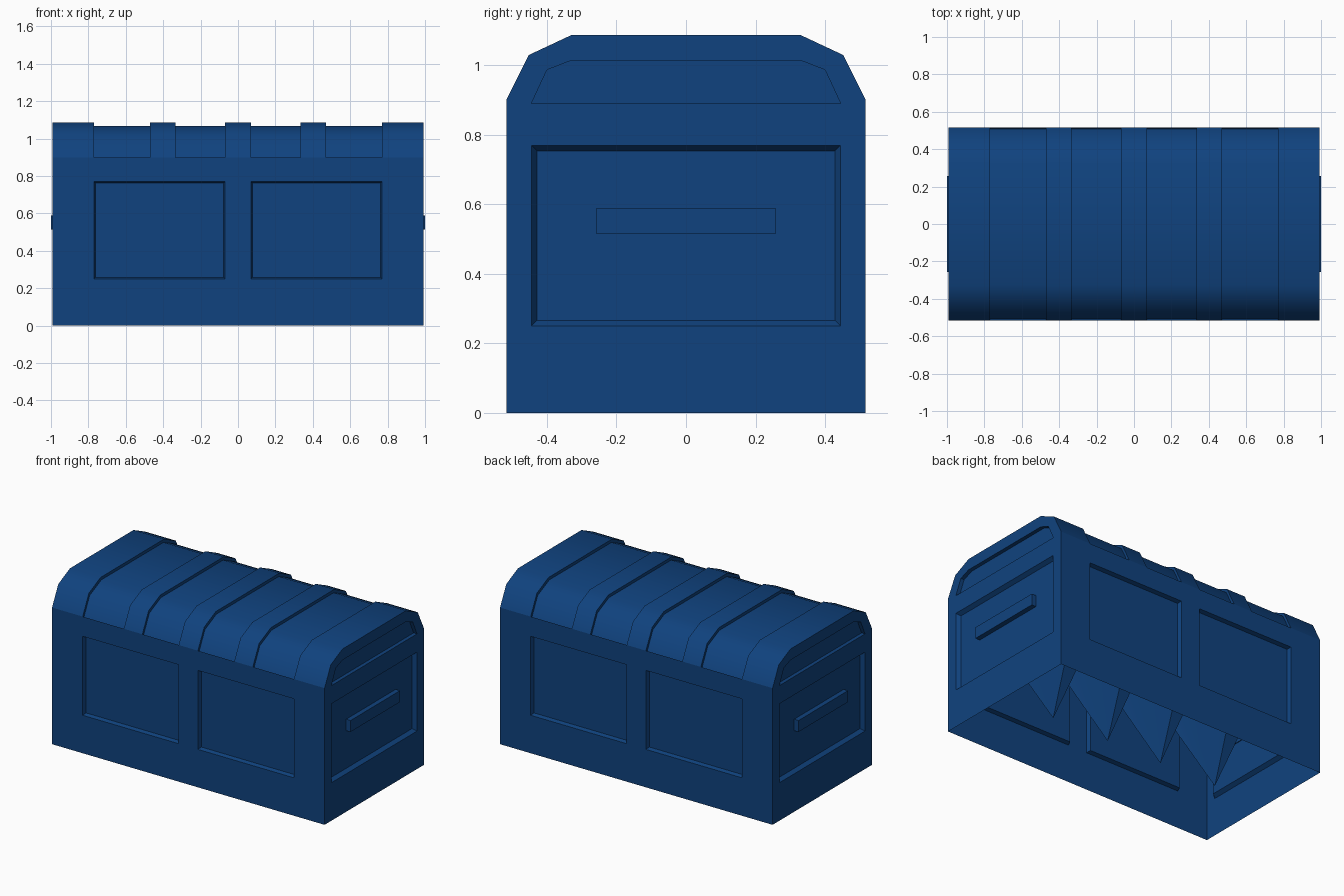
import bpy, bmesh, math
from mathutils import Vector

cube = bpy.data.objects.get("Cube")
if cube:
    bpy.data.objects.remove(cube, do_unlink=True)

blue = bpy.data.materials.new("deep blue")
blue.use_nodes = True
COLOUR = (0.005, 0.055, 0.21, 1)
blue.diffuse_color = COLOUR
blue.node_tree.nodes["Principled BSDF"].inputs["Base Color"].default_value = COLOUR

W, D = 0.993, 0.517          # half length and half depth of the body
DEPTH = 0.025                # depth of the sunken panels
SHRINK = 0.982               # how far the lid bands are sunk
BANDS = [(-0.77, -0.47), (-0.335, -0.07), (0.07, 0.335), (0.47, 0.77)]
LID = [(-D, 0.9), (-0.452, 1.03), (-0.33, 1.087),
       (0.33, 1.087), (0.452, 1.03), (D, 0.9)]
ARCH = [(-0.445, 0.89), (-0.4, 0.987), (-0.33, 1.014),
        (0.33, 1.014), (0.4, 0.987), (0.445, 0.89)]


def face(bm, pts):
    return bm.faces.new([bm.verts.new(p) for p in pts])


def finish(bm, name, angle=40):
    bmesh.ops.remove_doubles(bm, verts=bm.verts, dist=0.0005)
    bmesh.ops.recalc_face_normals(bm, faces=bm.faces)
    mesh = bpy.data.meshes.new(name)
    bm.to_mesh(mesh)
    bm.free()
    mesh.materials.append(blue)
    obj = bpy.data.objects.new(name, mesh)
    bpy.context.collection.objects.link(obj)
    bpy.ops.object.select_all(action="DESELECT")
    obj.select_set(True)
    bpy.context.view_layer.objects.active = obj
    bpy.ops.object.shade_smooth_by_angle(angle=math.radians(angle))
    return obj


def recess(bm, pts, inward, slope=0.0):
    """Sunken panel: walls and floor, the floor drawn in by slope."""
    pts = [Vector(p) for p in pts]
    mid = sum(pts, Vector()) / len(pts)
    floor = []
    for p in pts:
        d = p - mid
        shift = Vector([-math.copysign(slope, c) if abs(c) > 1e-4 else 0 for c in d])
        floor.append(p + shift + Vector(inward) * DEPTH)
    n = len(pts)
    for i in range(n):
        j = (i + 1) % n
        face(bm, [pts[i], pts[j], floor[j], floor[i]])
    face(bm, floor)


def wall(bm, us, vs, place, inward, panels, slope):
    """Grid wall whose listed cells are sunken panels."""
    for i in range(len(us) - 1):
        for k in range(len(vs) - 1):
            quad = [place(u, v) for u, v in ((us[i], vs[k]), (us[i + 1], vs[k]),
                                             (us[i + 1], vs[k + 1]), (us[i], vs[k + 1]))]
            if (i, k) in panels:
                recess(bm, quad, inward, slope)
            else:
                face(bm, quad)


# Body: open-bottomed walls
bm = bmesh.new()
for s in (-1, 1):
    # long walls with two panels each
    wall(bm, [-W, -0.77, -0.07, 0.07, 0.77, W], [0, 0.25, 0.77, 0.89, 0.9],
         lambda u, v: (u, s * D, v), (0, -s, 0), {(1, 1), (3, 1)}, 0.008)
    # end walls with one panel each
    wall(bm, [-D, -0.445, 0.445, D], [0, 0.25, 0.77, 0.89],
         lambda u, v: (s * W, u, v), (-s, 0, 0), {(1, 1)}, 0.016)
    # arched top of each end
    for i in range(5):
        face(bm, [(s * W, *p) for p in (LID[i], LID[i + 1], ARCH[i + 1], ARCH[i])])
    for t in (-1, 1):
        face(bm, [(s * W, t * D, 0.89), (s * W, t * D, 0.9), (s * W, t * 0.445, 0.89)])
    recess(bm, [(s * W, *p) for p in ARCH], (-s, 0, 0))
finish(bm, "chest_body")


def strip(bm, x0, x1, k=1.0):
    for a, b in zip(LID, LID[1:]):
        face(bm, [(x0, a[0] * k, a[1] * k), (x1, a[0] * k, a[1] * k),
                  (x1, b[0] * k, b[1] * k), (x0, b[0] * k, b[1] * k)])


# Lid: raised ribs, sunken bands and the steps between them
bm = bmesh.new()
edges = [-W] + [x for band in BANDS for x in band] + [W]
for x0, x1 in zip(edges[::2], edges[1::2]):
    strip(bm, x0, x1)
for x0, x1 in BANDS:
    strip(bm, x0, x1, SHRINK)
    for x in (x0, x1):
        for a, b in zip(LID, LID[1:]):
            face(bm, [(x, *a), (x, *b), (x, b[0] * SHRINK, b[1] * SHRINK),
                      (x, a[0] * SHRINK, a[1] * SHRINK)])
    for y, z in (LID[0], LID[-1]):
        face(bm, [(x0, y, z), (x1, y, z), (x1, y * SHRINK, z * SHRINK),
                  (x0, y * SHRINK, z * SHRINK)])
finish(bm, "ribbed_lid")

# Inner wedges: each band narrows to a point at floor level
for n, (x0, x1) in enumerate(BANDS, 1):
    bm = bmesh.new()
    tip = ((x0 + x1) / 2, 0, 0)
    rim = [(x, y * SHRINK, z * SHRINK) for x, row in ((x0, LID), (x1, LID[::-1]))
           for y, z in row]
    for a, b in zip(rim, rim[1:] + rim[:1]):
        face(bm, [a, b, tip])
    finish(bm, f"inner_wedge_{n}")

# Handles on both ends
for s, side in ((1, "left"), (-1, "right")):
    bm = bmesh.new()
    bmesh.ops.create_cube(bm, size=1)
    for v in bm.verts:
        v.co = (s * 0.982 + v.co.x * 0.036, v.co.y * 0.515, 0.552 + v.co.z * 0.075)
    finish(bm, f"{side}_handle")
